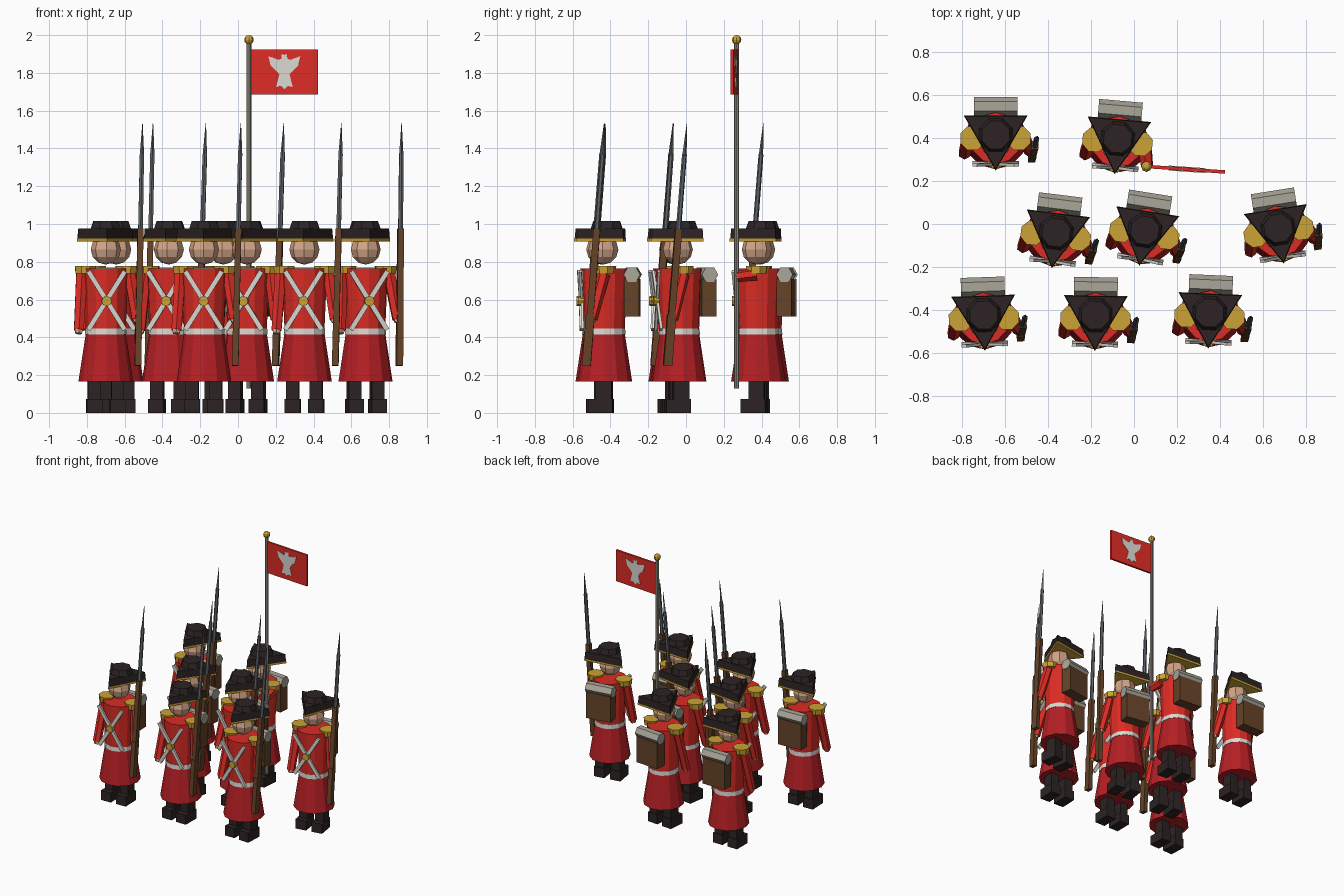
import bpy, bmesh, math
from mathutils import Matrix, Vector

if "Cube" in bpy.data.objects:
    bpy.data.objects.remove(bpy.data.objects["Cube"])


def material(name, *rgb):
    m = bpy.data.materials.new(name)
    m.diffuse_color = (*rgb, 1)
    m.use_nodes = True
    m.node_tree.nodes["Principled BSDF"].inputs["Base Color"].default_value = m.diffuse_color
    return m


RED = material("coat red", 0.72, 0.025, 0.018)
CRIMSON = material("skirt crimson", 0.46, 0.014, 0.018)
WHITE = material("belt white", 0.70, 0.69, 0.64)
GOLD = material("gold", 0.60, 0.36, 0.035)
SKIN = material("skin", 0.66, 0.38, 0.25)
DARK = material("dark felt and leather", 0.026, 0.017, 0.017)
WOOD = material("brown wood", 0.13, 0.056, 0.021)
STEEL = material("steel", 0.12, 0.135, 0.145)
GREY = material("bedroll grey", 0.40, 0.38, 0.32)
POLE = material("pole grey", 0.31, 0.28, 0.23)


def finish(name, mat, bm):
    bmesh.ops.recalc_face_normals(bm, faces=bm.faces)
    me = bpy.data.meshes.new(name)
    bm.to_mesh(me)
    bm.free()
    me.materials.append(mat)
    return name, me


def box(name, mat, centre, size):
    bm = bmesh.new()
    bmesh.ops.create_cube(bm, size=1, matrix=Matrix.Translation(centre) @ Matrix.Diagonal((*size, 1)))
    return finish(name, mat, bm)


def along(a, b):
    """Matrix that puts the local z axis on the segment a-b, and its length."""
    a, b = Vector(a), Vector(b)
    q = Vector((0, 0, 1)).rotation_difference(b - a)
    return Matrix.Translation((a + b) / 2) @ q.to_matrix().to_4x4(), (b - a).length


def rod(name, mat, a, b, r1, r2, sides, turn=0):
    m, length = along(a, b)
    bm = bmesh.new()
    bmesh.ops.create_cone(bm, cap_ends=True, segments=sides, radius1=r1, radius2=r2, depth=length,
                          matrix=m @ Matrix.Rotation(math.radians(turn), 4, 'Z'))
    return finish(name, mat, bm)


def bar(name, mat, a, b, w, d):
    m, length = along(a, b)
    bm = bmesh.new()
    bmesh.ops.create_cube(bm, size=1, matrix=m @ Matrix.Diagonal((w, d, length, 1)))
    return finish(name, mat, bm)


def ball(name, mat, centre, r, u, v):
    bm = bmesh.new()
    bmesh.ops.create_uvsphere(bm, u_segments=u, v_segments=v, radius=r, matrix=Matrix.Translation(centre))
    return finish(name, mat, bm)


def upright(name, mat, z1, z2, r1, r2, sides, x=0, y=0, turn=0):
    return rod(name, mat, (x, y, z1), (x, y, z2), r1, r2, sides, turn)


# Body and head
body = [
    upright("skirt", CRIMSON, 0.165, 0.42, 0.145, 0.106, 12),
    upright("waist_belt", WHITE, 0.415, 0.447, 0.110, 0.108, 12),
    upright("torso", RED, 0.445, 0.765, 0.106, 0.120, 12),
    ball("head", SKIN, (0, -0.008, 0.865), 0.08, 8, 6),
    # Three-cornered hat with gold edging
    upright("hat_trim", GOLD, 0.908, 0.922, 0.172, 0.172, 3, y=0.02, turn=180),
    upright("hat_brim", DARK, 0.92, 0.977, 0.170, 0.164, 3, y=0.02, turn=180),
    upright("hat_crown", DARK, 0.975, 1.016, 0.085, 0.070, 8, y=0.015, turn=22.5),
    # Backpack and bedroll
    box("backpack", WOOD, (0, 0.145, 0.61), (0.19, 0.08, 0.20)),
    rod("bedroll", GREY, (-0.102, 0.148, 0.732), (0.102, 0.148, 0.732), 0.044, 0.044, 6),
    rod("cross_belt_buckle", GOLD, (0, -0.139, 0.592), (0, -0.11, 0.592), 0.027, 0.027, 8),
]
for s in (-1, 1):
    body += [
        box("leg", DARK, (s * 0.062, -0.003, 0.13), (0.068, 0.084, 0.16)),
        box("boot", DARK, (s * 0.062, -0.02, 0.037), (0.082, 0.13, 0.074)),
        bar("cross_belt", WHITE, (-s * 0.097, -0.113, 0.44), (s * 0.097, -0.126, 0.75), 0.026, 0.014),
        upright("epaulette", GOLD, 0.737, 0.778, 0.056, 0.060, 8, x=s * 0.108, turn=22.5),
    ]


def arm(hand):
    """Sleeve from the shoulder to the hand."""
    side = 1 if hand[0] > 0 else -1
    shoulder = Vector((side * 0.127, 0, 0.735))
    hand = Vector(hand)
    wrist = hand.lerp(shoulder, 0.06)
    return [rod("sleeve", RED, wrist, shoulder, 0.030, 0.034, 6),
            rod("hand", SKIN, hand, wrist, 0.02, 0.024, 6)]


body += arm((-0.146, -0.075, 0.42))

# Musket, along one leaning line
low, tip = Vector((0.167, -0.09, 0.25)), Vector((0.195, 0.01, 1.535))


def at(z):
    return low.lerp(tip, (z - 0.25) / 1.285)


musket = [
    bar("musket_butt", WOOD, at(0.25), at(0.52), 0.034, 0.046),
    bar("musket_stock", WOOD, at(0.52), at(0.975), 0.032, 0.036),
    rod("musket_barrel", STEEL, at(0.97), at(1.37), 0.014, 0.013, 6),
    rod("bayonet", STEEL, at(1.36), at(1.535), 0.012, 0.001, 4),
] + arm((0.165, -0.065, 0.48))

bearer_arm = arm((0.148, -0.105, 0.72))


def place(parts, x=0, y=0, yaw=0):
    m = Matrix.Translation((x, y, 0)) @ Matrix.Rotation(math.radians(yaw), 4, 'Z')
    for name, me in parts:
        ob = bpy.data.objects.new(name, me)
        ob.matrix_world = m
        bpy.context.collection.objects.link(ob)


# The formation: seven musketeers and one flag bearer
for x, y, yaw in ((-0.645, 0.40, 0), (-0.365, -0.055, -7), (0.048, -0.045, -9), (0.675, -0.035, 9),
                  (-0.70, -0.44, 2), (-0.18, -0.44, -1), (0.352, -0.43, -2.5)):
    place(body + musket, x, y, yaw)
place(body + bearer_arm, -0.077, 0.383, -5)

# Flag pole with ball top
place([upright("flag_pole", POLE, 0.13, 1.96, 0.013, 0.013, 8, x=0.058, y=0.268),
       ball("pole_ball", GOLD, (0.058, 0.268, 1.975), 0.025, 8, 6)])

# Flag cloth, with a bird emblem plate showing on both faces
half = [(0, 0.09), (0.014, 0.095), (0.016, 0.07), (0.03, 0.064), (0.086, 0.084), (0.074, 0.036),
        (0.042, 0.004), (0.027, -0.012), (0.044, -0.08), (0.017, -0.074), (0, -0.092)]
outline = half + [(-x, z) for x, z in reversed(half[1:-1])]
bm = bmesh.new()
face = bm.faces.new([bm.verts.new((0.187 + x, -0.0115, 1.805 + z)) for x, z in outline])
new = bmesh.ops.extrude_face_region(bm, geom=[face])["geom"]
bmesh.ops.translate(bm, vec=(0, 0.023, 0), verts=[v for v in new if isinstance(v, bmesh.types.BMVert)])
place([box("flag_cloth", RED, (0.187, 0, 1.805), (0.356, 0.016, 0.24)),
       finish("flag_emblem", WHITE, bm)], 0.06, 0.268, -4)
